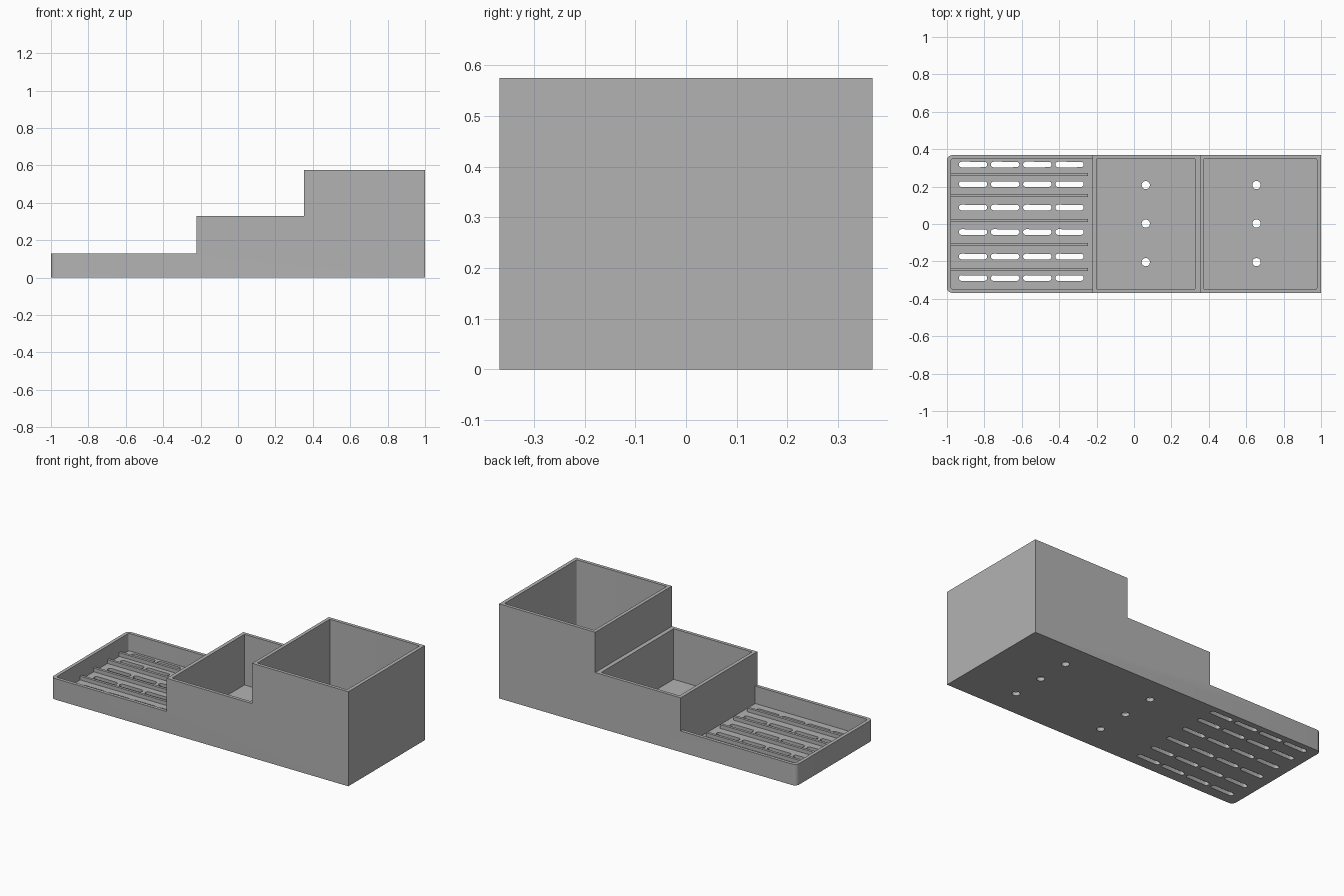
import bpy, bmesh
from mathutils import Matrix, Vector

if "Cube" in bpy.data.objects:
    bpy.data.objects.remove(bpy.data.objects["Cube"])

HALF_Y, INNER_Y, FLOOR = 0.368, 0.348, 0.022
TRAY_Z, MID_Z, TALL_Z = 0.128, 0.33, 0.575
MID_X, TALL_X = -0.222, 0.353

grey = bpy.data.materials.new("plain_grey")
grey.use_nodes = True
colour = (0.45, 0.45, 0.45, 1)
grey.diffuse_color = colour
grey.node_tree.nodes["Principled BSDF"].inputs["Base Color"].default_value = colour


def finish(name, bm):
    bmesh.ops.recalc_face_normals(bm, faces=bm.faces)
    mesh = bpy.data.meshes.new(name)
    bm.to_mesh(mesh)
    bm.free()
    mesh.materials.append(grey)
    obj = bpy.data.objects.new(name, mesh)
    bpy.context.collection.objects.link(obj)
    return obj


def prism(bm, outline, direction):
    """Extrude a closed outline into a solid."""
    face = bm.faces.new([bm.verts.new(p) for p in outline])
    out = bmesh.ops.extrude_face_region(bm, geom=[face])
    moved = [g for g in out["geom"] if isinstance(g, bmesh.types.BMVert)]
    bmesh.ops.translate(bm, verts=moved, vec=direction)


def box(bm, x0, x1, y0, y1, z0, z1):
    prism(bm, [(x0, y0, z0), (x1, y0, z0), (x1, y1, z0), (x0, y1, z0)],
          Vector((0, 0, z1 - z0)))


def round_uprights(bm, x, radius):
    """Round the vertical edges standing at the given x."""
    edges = [e for e in bm.edges
             if all(abs(v.co.x - x) < 1e-4 for v in e.verts)
             and abs(e.verts[0].co.z - e.verts[1].co.z) > 0.01]
    bmesh.ops.bevel(bm, geom=edges, offset=radius, segments=5,
                    profile=0.5, affect='EDGES')


def cylinder(bm, x, y, radius, height):
    bmesh.ops.create_cone(bm, cap_ends=True, segments=24, radius1=radius, radius2=radius,
                          depth=height, matrix=Matrix.Translation((x, y, 0)))


# Stepped outer block
bm = bmesh.new()
steps = [(-1, 0), (1, 0), (1, TALL_Z), (TALL_X, TALL_Z), (TALL_X, MID_Z),
         (MID_X, MID_Z), (MID_X, TRAY_Z), (-1, TRAY_Z)]
prism(bm, [(x, -HALF_Y, z) for x, z in steps], Vector((0, 2 * HALF_Y, 0)))
round_uprights(bm, -1, 0.028)
body = finish("stepped_organizer", bm)

# Three open compartments
bm = bmesh.new()
for x0, x1 in ((-0.979, MID_X), (-0.2, 0.327), (0.374, 0.978)):
    box(bm, x0, x1, -INNER_Y, INNER_Y, FLOOR, 1)
round_uprights(bm, -0.979, 0.012)
round_uprights(bm, 0.978, 0.008)
cavities = finish("compartment_cutter", bm)

# Drain holes under the boxes
bm = bmesh.new()
for x in (0.063, 0.655):
    for y in (-0.204, 0.002, 0.208):
        cylinder(bm, x, y, 0.022, 0.1)
drains = finish("drain_cutter", bm)

# Round-ended drain slots in the tray
bm = bmesh.new()
for y in (0.318, 0.213, 0.088, -0.043, -0.174, -0.289):
    for i in range(4):
        middle = -0.861 + i * 0.172
        part = bmesh.new()
        cylinder(part, 0, 0, 0.015, 0.1)
        right = [v for v in part.verts if v.co.x > 1e-4]
        left = [v for v in part.verts if v.co.x <= 1e-4]
        bmesh.ops.translate(part, verts=right, vec=(0.061, 0, 0))
        bmesh.ops.translate(part, verts=left, vec=(-0.061, 0, 0))
        bmesh.ops.translate(part, verts=part.verts, vec=(middle, y, 0))
        temp = bpy.data.meshes.new("slot")
        part.to_mesh(temp)
        part.free()
        bm.from_mesh(temp)
        bpy.data.meshes.remove(temp)
slots = finish("slot_cutter", bm)

# Carve the block and drop the cutters
cutters = (cavities, drains, slots)
for cutter in cutters:
    cutter.hide_render = True
    mod = body.modifiers.new(cutter.name, 'BOOLEAN')
    mod.operation = 'DIFFERENCE'
    mod.solver = 'EXACT'
    mod.object = cutter
graph = bpy.context.evaluated_depsgraph_get()
carved = bpy.data.meshes.new_from_object(body.evaluated_get(graph))
body.modifiers.clear()
body.data = carved
for cutter in cutters:
    bpy.data.objects.remove(cutter)

# Raised ribs between the slot rows
bm = bmesh.new()
for y in (0.265, 0.152, 0.02, -0.11, -0.243):
    box(bm, -0.985, -0.247, y - 0.008, y + 0.008, FLOOR - 0.004, 0.045)
ribs = finish("tray_ribs", bm)

# Smooth the curved corners and holes, keep the rest crisp
bpy.ops.object.select_all(action='DESELECT')
body.select_set(True)
bpy.context.view_layer.objects.active = body
bpy.ops.object.shade_smooth_by_angle(angle=0.5)
